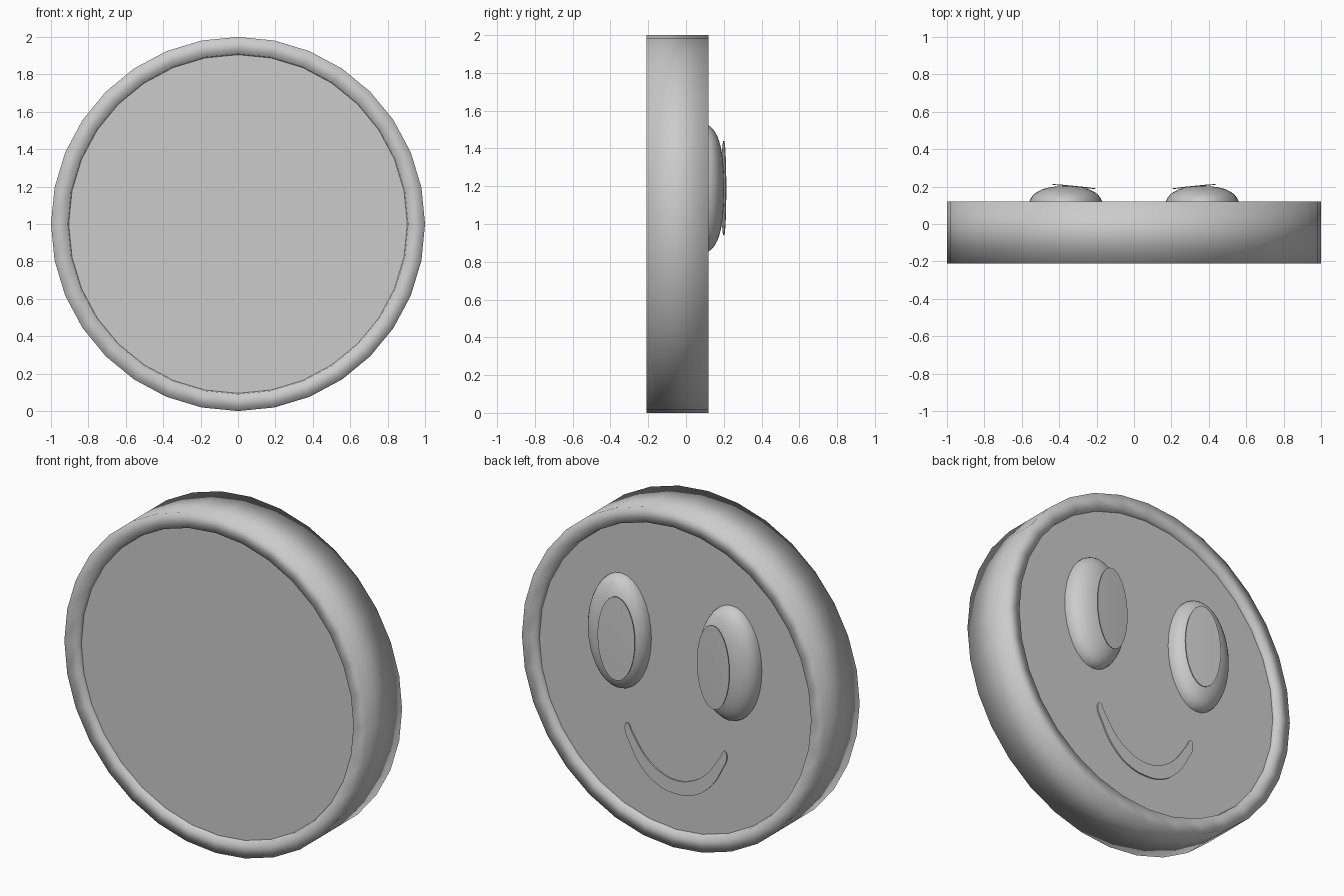
import bpy, bmesh, math

if "Cube" in bpy.data.objects:
    bpy.data.objects.remove(bpy.data.objects["Cube"])

grey = bpy.data.materials.new("plain_grey")
grey.diffuse_color = (0.6, 0.6, 0.6, 1)
grey.use_nodes = True
grey.node_tree.nodes["Principled BSDF"].inputs["Base Color"].default_value = grey.diffuse_color


def lathe(name, profile, centre=(0, 0), size=(1, 1), tilt=0, sides=32, sharp=30):
    """Spin (radius, y) points about the y axis and cap both ends."""
    bm = bmesh.new()
    rings = []
    for r, y in profile:
        ring = []
        for i in range(sides):
            a = 2 * math.pi * i / sides
            dx, dz = r * size[0] * math.cos(a), r * size[1] * math.sin(a)
            ring.append(bm.verts.new((centre[0] + dx, y + tilt * dx, centre[1] + dz)))
        rings.append(ring)
    for a, b in zip(rings, rings[1:]):
        for i in range(sides):
            j = (i + 1) % sides
            bm.faces.new((a[i], a[j], b[j], b[i]))
    bm.faces.new(rings[0])
    bm.faces.new(rings[-1])
    bmesh.ops.recalc_face_normals(bm, faces=bm.faces)
    for f in bm.faces:
        f.smooth = True
    for e in bm.edges:
        e.smooth = e.calc_face_angle(0) < math.radians(sharp)
    mesh = bpy.data.meshes.new(name)
    bm.to_mesh(mesh)
    bm.free()
    mesh.materials.append(grey)
    obj = bpy.data.objects.new(name, mesh)
    bpy.context.collection.objects.link(obj)
    return obj


# Round body with a raised rim on both sides; the outer corners shade softly
body = lathe("round_body", [(0.905, -0.185), (0.91, -0.21), (1, -0.21),
                            (1, 0.12), (0.91, 0.12), (0.905, 0.09)], centre=(0, 1), sharp=95)
for e in body.data.edges:
    p, q = (body.data.vertices[v].co for v in e.vertices)
    if all(math.hypot(v.x, v.z - 1) < 0.907 for v in (p, q)):
        e.use_edge_sharp = True

# Bulging oval eyes with thin tilted pupils on the back face
dome = []
for i in range(13):
    r = math.sin(math.pi / 2 * (1 - i / 12.5))
    dome.append((r, 0.08 + 0.122 * (1 - r ** 2.5) ** 0.4))
for side, label in ((-1, "left"), (1, "right")):
    lathe(label + "_eye", dome, (side * 0.365, 1.188), (0.2, 0.342), sharp=60)
    lathe(label + "_pupil", [(1, 0.198), (1, 0.202), (0.5, 0.204)],
          (side * 0.32, 1.19), (0.115, 0.25), tilt=0.1 * side)

# Crescent smile, a thin filled outline mirrored left to right
outer = [(0, -0.69), (0.12, -0.667), (0.23, -0.585), (0.3, -0.475), (0.336, -0.375)]
inner = [(0.322, -0.352), (0.295, -0.39), (0.2, -0.52), (0.1, -0.588), (0, -0.61)]
half = outer + inner
outline = half + [(-x, z) for x, z in reversed(half) if x > 0]
curve = bpy.data.curves.new("smile", "CURVE")
curve.dimensions = "2D"
curve.fill_mode = "BOTH"
curve.extrude = 0.004
spline = curve.splines.new("BEZIER")
spline.bezier_points.add(len(outline) - 1)
for bp, (x, z) in zip(spline.bezier_points, outline):
    bp.co = (x, z, 0)
    bp.handle_left_type = bp.handle_right_type = "AUTO"
spline.use_cyclic_u = True
spline.resolution_u = 6
curve.materials.append(grey)
smile = bpy.data.objects.new("smile", curve)
bpy.context.collection.objects.link(smile)
smile.location = (0, 0.094, 1)
smile.rotation_euler = (math.pi / 2, 0, 0)
bpy.context.view_layer.objects.active = smile
smile.select_set(True)
bpy.ops.object.convert(target="MESH")
